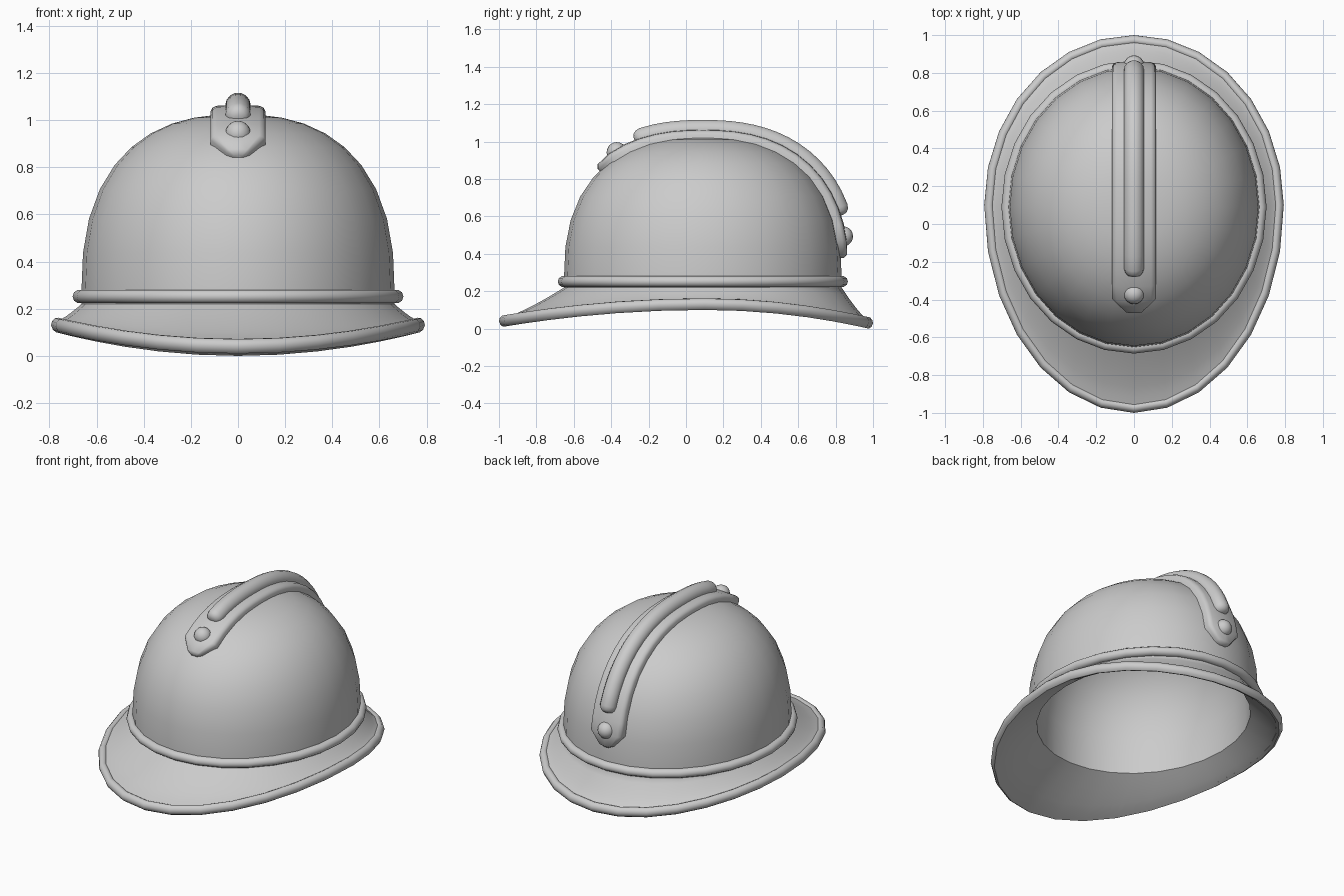
import bpy, bmesh, math
from mathutils import Vector

if "Cube" in bpy.data.objects:
    bpy.data.objects.remove(bpy.data.objects["Cube"])

SEG = 28
CY, RX, RY, Z0, RZ, N = 0.09, 0.664, 0.742, 0.28, 0.745, 2.42

steel = bpy.data.materials.new("grey steel")
steel.diffuse_color = (0.6, 0.6, 0.6, 1)
steel.use_nodes = True
steel.node_tree.nodes["Principled BSDF"].inputs["Base Color"].default_value = steel.diffuse_color


def make(name, verts, faces, angle=50):
    me = bpy.data.meshes.new(name)
    me.from_pydata([tuple(v) for v in verts], [], faces)
    bm = bmesh.new()
    bm.from_mesh(me)
    bmesh.ops.recalc_face_normals(bm, faces=bm.faces)
    bm.to_mesh(me)
    bm.free()
    me.materials.append(steel)
    ob = bpy.data.objects.new(name, me)
    bpy.context.collection.objects.link(ob)
    bpy.ops.object.select_all(action='DESELECT')
    bpy.context.view_layer.objects.active = ob
    ob.select_set(True)
    bpy.ops.object.shade_smooth_by_angle(angle=math.radians(angle))
    return ob


def loft(name, rings, wrap=False, caps=False, angle=50):
    """Skin a list of closed rings; wrap joins last ring to first."""
    n, m = len(rings[0]), len(rings)
    verts = [p for r in rings for p in r]
    faces = []
    for i in range(m if wrap else m - 1):
        a, b = i * n, ((i + 1) % m) * n
        for j in range(n):
            k = (j + 1) % n
            faces.append((a + j, a + k, b + k, b + j))
    if caps:
        faces += [tuple(range(n)), tuple(range((m - 1) * n, m * n))]
    return make(name, verts, faces, angle)


def radial(phi):
    c, s = math.cos(phi), math.sin(phi)
    k = (abs(c) ** N + abs(s) ** N) ** (-1 / N)
    return c * k, s * k


def ellipse(rx, ry, z, cy=CY):
    return [(rx * math.cos(t), cy + ry * math.sin(t), z)
            for t in (2 * math.pi * i / SEG for i in range(SEG))]


def brim_edge(t, inset=0.0):
    """Centre line of the brim edge: egg plan, drooping to front and back."""
    s = math.sin(t)
    ry, drop = (0.9, 0.1) if s > 0 else (1.1, 0.09)
    return Vector(((0.793 - inset) * math.cos(t), 0.1 + (ry - inset) * s, 0.13 - drop * s * s))


# Dome and flared brim, inside and outside, as one thick shell
def shell_rings(d, neck_z, inset, edge_dz, curve):
    rings = []
    for i in range(7):                          # brim, edge to neck
        s = 1 - i / 6
        ring = []
        for j in range(SEG):
            t = 2 * math.pi * j / SEG
            a = Vector(((RX - d) * math.cos(t), CY + (RY - d) * math.sin(t), neck_z))
            b = brim_edge(t, inset)
            p = a.lerp(b, s)
            p.z = a.z + (b.z + edge_dz - a.z) * (1 - (1 - s) ** curve)
            ring.append(p)
        rings.append(ring)
    for deg in (0, 12, 23, 33, 42, 50, 58, 66, 74, 82, 88):
        r, h = radial(math.radians(deg))
        rings.append(ellipse((RX - d) * r, (RY - d) * r, Z0 + (RZ - d) * h))
    return rings


outer = shell_rings(0.0, 0.22, 0.03, 0.02, 1.25)
inner = shell_rings(0.05, 0.192, 0.022, -0.03, 1.15)
loft("helmet_shell", outer[::-1] + inner, caps=True, angle=40)

# Thick brim edge with a low bead on top, flush underneath
edge = [(0.05, 0.014), (0.042, 0.027), (0.03, 0.032), (0.016, 0.03), (0.004, 0.016),
        (0, 0), (0.008, -0.02), (0.022, -0.03), (0.04, -0.022)]
cols = []
for j in range(SEG):
    t = 2 * math.pi * j / SEG
    cols.append([brim_edge(t, i) + Vector((0, 0, z)) for i, z in edge])
loft("brim_rolled_edge", cols, wrap=True)

# Raised band around the dome base
band = [ellipse(0.67 + 0.032 * math.cos(a), 0.744 + 0.032 * math.cos(a), 0.252 + 0.03 * math.sin(a))
        for a in (2 * math.pi * k / 10 for k in range(10))]
loft("base_band", band, wrap=True)


def frame(deg):
    """Point and outward normal on the dome centre line."""
    p = [Vector((0, CY + RY * r, Z0 + RZ * h)) for r, h in
         (radial(math.radians(deg + e)) for e in (-0.5, 0, 0.5))]
    t = (p[2] - p[0]).normalized()
    return p[1], Vector((0, t.z, -t.y))


# Crest plate with bevelled edges and tapered ends
A, B = 7.5, 134.5
lead = [(0, 0.022, 0.01), (1.2, 0.05, 0.028), (7, 0.116, 0.036)]   # offset, half width, height
stations = [(A + o, w, h) for o, w, h in lead]
stations += [(A + 7 + (B - A - 14) * i / 18, 0.116, 0.036) for i in range(1, 18)]
stations += [(B - o, w, h) for o, w, h in lead[::-1]]
plate = []
for d, w, h in stations:
    p, n = frame(d)
    prof = [(-w, -0.03), (-w, h - 0.022), (-w * 0.93, h - 0.008), (-w * 0.78, h), (0, h + 0.004)]
    prof += [(-x, y) for x, y in prof[3::-1]]
    plate.append([p + n * y + Vector((x, 0, 0)) for x, y in prof])
loft("crest_plate", plate, caps=True)

# Rounded crest ridge with domed ends
C, D, R = 24, 117, 0.054
ends = [(0, 0.3), (0.5, 0.65), (1.5, 0.88), (3, 1)]
steps = [(C + o, s) for o, s in ends]
steps += [(C + 4 + (D - C - 8) * i / 20, 1) for i in range(1, 20)]
steps += [(D - o, s) for o, s in ends[::-1]]
ridge = []
for d, s in steps:
    p, n = frame(d)
    c = p + n * 0.038
    ridge.append([c + n * R * s * math.sin(a) + Vector((R * s * math.cos(a), 0, 0))
                  for a in (2 * math.pi * k / 14 for k in range(14))])
loft("crest_ridge", ridge, caps=True, angle=60)

# Rivets at both ends of the crest
for name, d in (("front_rivet", 125), ("back_rivet", 16)):
    p, n = frame(d)
    bpy.ops.mesh.primitive_uv_sphere_add(segments=16, ring_count=10, radius=0.054, location=p + n * 0.022)
    ob = bpy.context.object
    ob.name = name
    ob.data.materials.append(steel)
    bpy.ops.object.shade_smooth_by_angle(angle=math.radians(60))
